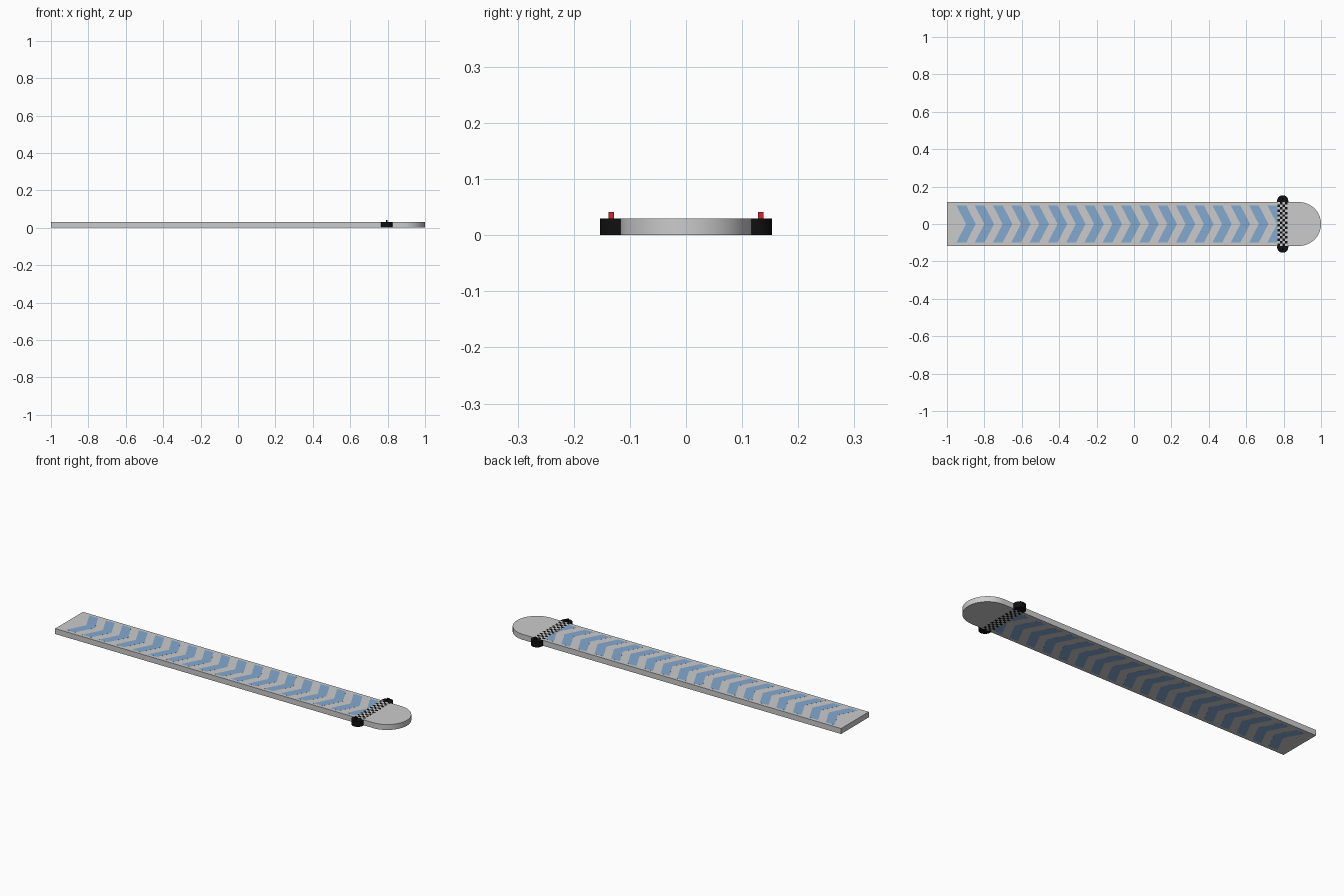
import bpy, bmesh, math

if "Cube" in bpy.data.objects:
    bpy.data.objects.remove(bpy.data.objects["Cube"])

TOP = 0.03
LIFT = 0.0004      # markings sit this far proud of the deck on both sides
HALF_W = 0.117
GATE_X = 0.795


def material(name, rgb):
    m = bpy.data.materials.new(name)
    m.diffuse_color = (*rgb, 1)
    m.use_nodes = True
    m.node_tree.nodes["Principled BSDF"].inputs["Base Color"].default_value = m.diffuse_color
    return m


blue = material("chevron_blue", (0.23, 0.40, 0.63))
black = material("black", (0.005, 0.005, 0.005))
white = material("white", (0.85, 0.85, 0.85))
red = material("red", (0.6, 0.02, 0.03))


def finish(name, bm, *mats):
    bmesh.ops.recalc_face_normals(bm, faces=bm.faces)
    mesh = bpy.data.meshes.new(name)
    bm.to_mesh(mesh)
    bm.free()
    for m in mats:
        mesh.materials.append(m)
    ob = bpy.data.objects.new(name, mesh)
    bpy.context.collection.objects.link(ob)
    return ob


def add_prism(bm, outline, z0, z1):
    face = bm.faces.new([bm.verts.new((x, y, z0)) for x, y in outline])
    top = bmesh.ops.extrude_face_region(bm, geom=[face])["geom"]
    bmesh.ops.translate(bm, vec=(0, 0, z1 - z0),
                        verts=[v for v in top if isinstance(v, bmesh.types.BMVert)])


def smooth(ob):
    bpy.ops.object.select_all(action='DESELECT')
    bpy.context.view_layer.objects.active = ob
    ob.select_set(True)
    bpy.ops.object.shade_smooth_by_angle(angle=math.radians(30))


# Deck: flat strip with a semicircular far end
arc = [(1 - HALF_W + HALF_W * math.sin(a), -HALF_W * math.cos(a))
       for a in (math.pi * i / 32 for i in range(33))]
bm = bmesh.new()
add_prism(bm, [(-1, -HALF_W)] + arc + [(-1, HALF_W)], LIFT, TOP - LIFT)
smooth(finish("deck", bm))

# Direction chevrons, visible on the top and underside
bm = bmesh.new()
for i in range(18):
    x = -0.95 + i * 0.0978
    add_prism(bm, [(x, -0.1), (x + 0.052, -0.1), (x + 0.104, 0),
                   (x + 0.052, 0.1), (x, 0.1), (x + 0.052, 0)], 0.5 * LIFT, TOP - 0.5 * LIFT)
finish("chevrons", bm, blue)

# Chequered line on both faces of the deck
COLS, ROWS = 4, 18
dx, dy = 0.054 / COLS, 2 * HALF_W / ROWS
bm = bmesh.new()
for i in range(COLS):
    for j in range(ROWS):
        x, y = GATE_X - 0.027 + i * dx, -HALF_W + j * dy
        start = len(bm.faces)
        add_prism(bm, [(x, y), (x + dx, y), (x + dx, y + dy), (x, y + dy)], 0, TOP)
        bm.faces.ensure_lookup_table()
        for f in bm.faces[start:]:
            f.material_index = (i + j) % 2
finish("checkered_line", bm, black, white)

# Round-ended side posts with small marker lamps
for side, label in ((-1, "front"), (1, "back")):
    half = [(GATE_X + 0.03 * math.cos(a), side * (0.1235 + 0.03 * math.sin(a)))
            for a in (math.pi * i / 16 for i in range(17))]
    bm = bmesh.new()
    add_prism(bm, [(GATE_X + 0.03, side * 0.114)] + half + [(GATE_X - 0.03, side * 0.114)], 0, TOP)
    smooth(finish(label + "_post", bm, black))

    bm = bmesh.new()
    y = side * 0.133
    add_prism(bm, [(GATE_X - 0.005, y - 0.005), (GATE_X + 0.005, y - 0.005),
                   (GATE_X + 0.005, y + 0.005), (GATE_X - 0.005, y + 0.005)], TOP - 0.001, 0.041)
    bm.normal_update()
    for f in bm.faces:
        if f.calc_center_median().x > GATE_X + 0.004:
            f.material_index = 1
    finish(label + "_lamp", bm, black, red)
